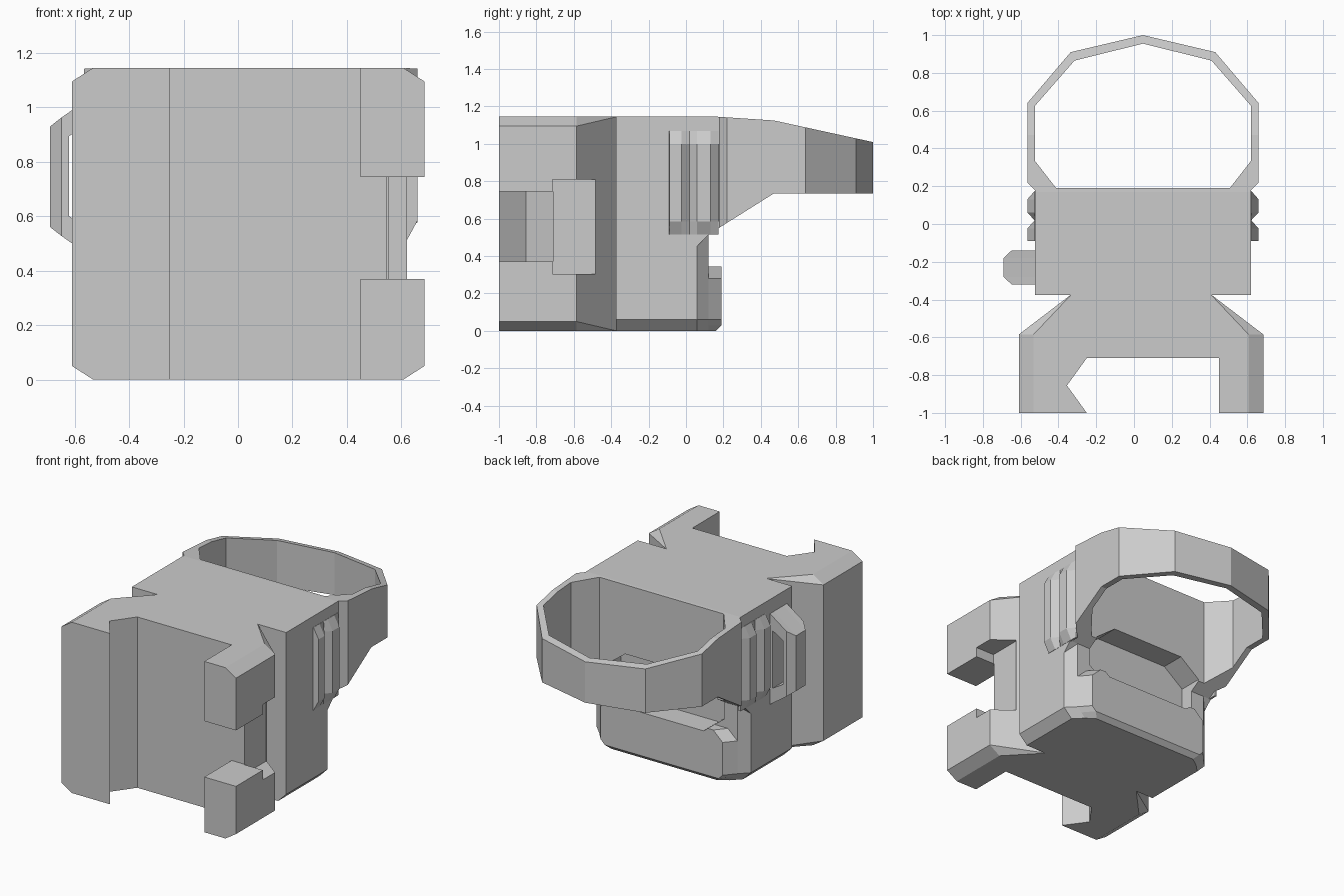
import bpy, bmesh

if "Cube" in bpy.data.objects:
    bpy.data.objects.remove(bpy.data.objects["Cube"])

CX = 0.0475   # centre line of housing and hood


def loft(name, rings):
    """Skin a list of equal-length point rings and cap both ends."""
    bm = bmesh.new()
    vs = [[bm.verts.new(p) for p in r] for r in rings]
    n = len(vs[0])
    for a, b in zip(vs, vs[1:]):
        for i in range(n):
            j = (i + 1) % n
            bm.faces.new((a[i], a[j], b[j], b[i]))
    bm.faces.new(vs[0])
    bm.faces.new(vs[-1])
    bmesh.ops.recalc_face_normals(bm, faces=bm.faces)
    me = bpy.data.meshes.new(name)
    bm.to_mesh(me)
    bm.free()
    ob = bpy.data.objects.new(name, me)
    bpy.context.collection.objects.link(ob)
    return ob


def prism(name, pts, lo, hi, axis='z'):
    """Extrude a 2D profile along one axis."""
    put = {'x': lambda p, t: (t, p[0], p[1]),
           'y': lambda p, t: (p[0], t, p[1]),
           'z': lambda p, t: (p[0], p[1], t)}[axis]
    return loft(name, [[put(p, t) for p in pts] for t in (lo, hi)])


def box(name, x0, x1, y0, y1, z0, z1):
    return prism(name, [(x0, y0), (x1, y0), (x1, y1), (x0, y1)], z0, z1)


def boolean(ob, other, op='DIFFERENCE'):
    other.hide_render = True
    m = ob.modifiers.new(op, 'BOOLEAN')
    m.operation, m.object, m.solver = op, other, 'EXACT'
    bpy.context.view_layer.objects.active = ob
    bpy.ops.object.modifier_apply(modifier=m.name)
    bpy.data.objects.remove(other)


def sym(half):
    """Mirror (offset, y) points about the centre line into a closed outline."""
    return [(CX + x, y) for x, y in half] + \
           [(CX - x, y) for x, y in reversed(half) if x > 1e-4]


# Rail clamp: chamfered section tapering to the neck
def section(y, h, cx, cz):
    m = 0.0375
    return [(m + sx * (h - a), y, z) for sx, a, z in (
        (-1, cx, 0), (1, cx, 0), (1, 0, cz), (1, 0, 1.145 - cz),
        (1, cx, 1.145), (-1, cx, 1.145), (-1, 0, 1.145 - cz), (-1, 0, cz))]


clamp = loft("rail_clamp", [section(-1, .6475, .078, .05),
                            section(-.585, .6475, .078, .05),
                            section(-.375, .3725, .002, .001)])
boolean(clamp, prism("rail_cut", [(-.25, -1), (-.355, -.855), (-.25, -.71), (.45, -.71),
                                  (.45, -1), (.45, -1.2), (-.25, -1.2)], -.2, 1.4))
boolean(clamp, box("leg_gap", .40, .9, -1.2, -.71, .37, .745))
boolean(clamp, box("side_slot", .547, .9, -.715, -.485, .305, .81))

# Housing with bevelled lower edges
def housing_ring(z, a, b):
    h = .5725 - a
    return [(x, y, z) for x, y in sym([(h, -.375), (h, .06 - b), (h - .06, .12 - b)])]


housing = loft("housing", [housing_ring(0, .06, 0), housing_ring(.06, 0, 0),
                           housing_ring(1.145, 0, 0)])

# Rear lip below the window
def lip_ring(z, a, b):
    return [(x, y, z) for x, y in
            sym([(.5125 - a, .05), (.5125 - a, .12), (.4525 - a, .19 - b)])]


boolean(housing, loft("lip", [lip_ring(0, .06, .03), lip_ring(.03, .03, 0), lip_ring(.06, 0, 0),
                              lip_ring(.28, 0, 0), lip_ring(.345, .07, 0)]), 'UNION')

# Lens hood: plan outline trimmed by the side profile, then hollowed
hood = prism("lens_hood", sym([(.5725, .05), (.5725, .18), (.6125, .22), (.6125, .64),
                               (.3825, .91), (0, 1)]), .3, 1.3)
boolean(hood, prism("hood_side", [(.06, .455), (.12, .515), (.47, .735), (1.02, .735),
                                  (1.02, 1.005), (.47, 1.125), (.17, 1.145), (.06, 1.145)],
                    -1, 1, 'x'), 'INTERSECT')
boolean(hood, prism("hood_hole", sym([(.46, .19), (.5725, .335), (.5725, .625),
                                      (.3625, .865), (0, .955)]), 0, 2))
boolean(housing, hood, 'UNION')

# Eight-sided emitter window
boolean(housing, prism("window", sym([(.31, .32), (.415, .40), (.415, .57), (.27, .68)]),
                       .03, .22, 'y'))

# Grip ribs on both sides
for s, side in ((1, "right"), (-1, "left")):
    for k, ys in enumerate(((.02, .06, .13, .175), (-.09, -.089, -.025, .02))):
        rings = [[(CX + s * (.56 if i in (0, 5) else .5735 if i in (1, 4) else .5735 + d), y, z)
                  for i, y in enumerate((ys[0], *ys, ys[3]))]
                 for z, d in ((.515, .001), (.585, .039), (1.0, .039), (1.07, .001))]
        loft(f"grip_rib_{side}_{k + 1}", rings)

# Slotted lug on the left side
def lug_ring(y, x):
    d = (x + .69) * .78
    top = .93 + d
    return [(-.51, y, .43), (x, y, .56 - d), (x, y, top), (-.51, y, 1.06)]


lug = loft("side_lug", [lug_ring(-.32, -.648), lug_ring(-.28, -.69),
                        lug_ring(-.18, -.69), lug_ring(-.14, -.648)])
boolean(lug, prism("lug_slot", [(-.545, .555), (-.62, .60), (-.62, .895), (-.545, .94)],
                   -.5, 0, 'y'))
